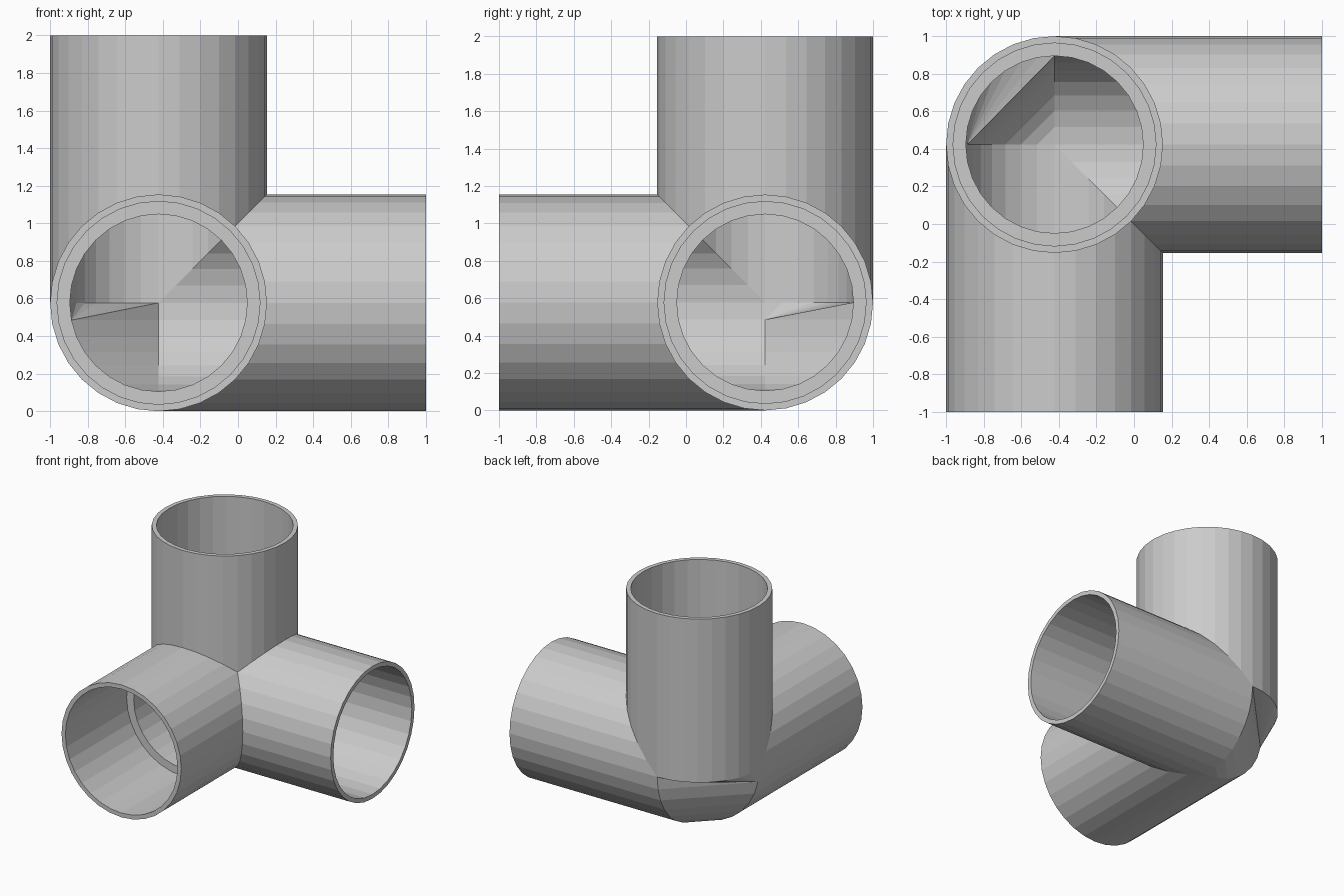
import bpy, bmesh
from math import cos, sin, pi

if "Cube" in bpy.data.objects:
    bpy.data.objects.remove(bpy.data.objects["Cube"])

R_OUT, R_SOCKET, R_BORE = 0.577, 0.54, 0.472
N = 32                      # sides of every pipe
END = 2 - R_OUT             # distance from the joint centre to each open end
STOP = 0.58                 # distance from the centre to the socket shoulder
Q = N // 4

bm = bmesh.new()


def vert(p):
    # local axes point along the right, front and upward pipes
    return bm.verts.new((p[0] - 1 + R_OUT, 1 - R_OUT - p[1], p[2] + R_OUT))


def ring(axis, r, dist=None):
    # circle about one pipe axis; without dist it is mitred against the other pipes
    pts = []
    for i in range(N):
        a, b = r * cos(2 * pi * i / N), r * sin(2 * pi * i / N)
        p = [0, 0, 0]
        p[axis] = max(0, a, b) if dist is None else dist
        p[(axis + 1) % 3], p[(axis + 2) % 3] = a, b
        pts.append(vert(p))
    return pts


def bridge(r1, r2):
    for i in range(N):
        j = (i + 1) % N
        bm.faces.new((r1[i], r1[j], r2[j], r2[i]))


def corner(r):
    # closes the corner behind the three pipes with slanted bands
    t = [i * pi / 2 / Q for i in range(Q + 1)]
    A = [vert((-r * cos(k), 0, -r * sin(k))) for k in t]
    B = [vert((0, -r * cos(k), -r * sin(k))) for k in t]
    C = [vert((-r * cos(k), -r * sin(k), 0)) for k in t]
    for i in range(Q):
        bm.faces.new((A[1], C[i], C[i + 1]) if i else (A[0], C[1], A[1]))
    bm.faces.new((A[1], C[Q], B[1]))
    for i in range(1, Q - 1):
        bm.faces.new((A[i], B[i], B[i + 1], A[i + 1]))
    bm.faces.new((A[Q - 1], B[Q - 1], B[Q]))


# three pipes: outer wall, rim, socket wall, shoulder, bore
for axis in range(3):
    loops = [ring(axis, R_OUT), ring(axis, R_OUT, END), ring(axis, R_SOCKET, END),
             ring(axis, R_SOCKET, STOP), ring(axis, R_BORE, STOP), ring(axis, R_BORE)]
    for r1, r2 in zip(loops, loops[1:]):
        bridge(r1, r2)

# outer and inner skins of the closed corner
corner(R_OUT)
corner(R_BORE)

bmesh.ops.remove_doubles(bm, verts=bm.verts, dist=1e-4)
bmesh.ops.recalc_face_normals(bm, faces=bm.faces)

mesh = bpy.data.meshes.new("three_way_pipe_elbow")
bm.to_mesh(mesh)
bm.free()
obj = bpy.data.objects.new("three_way_pipe_elbow", mesh)
bpy.context.collection.objects.link(obj)
